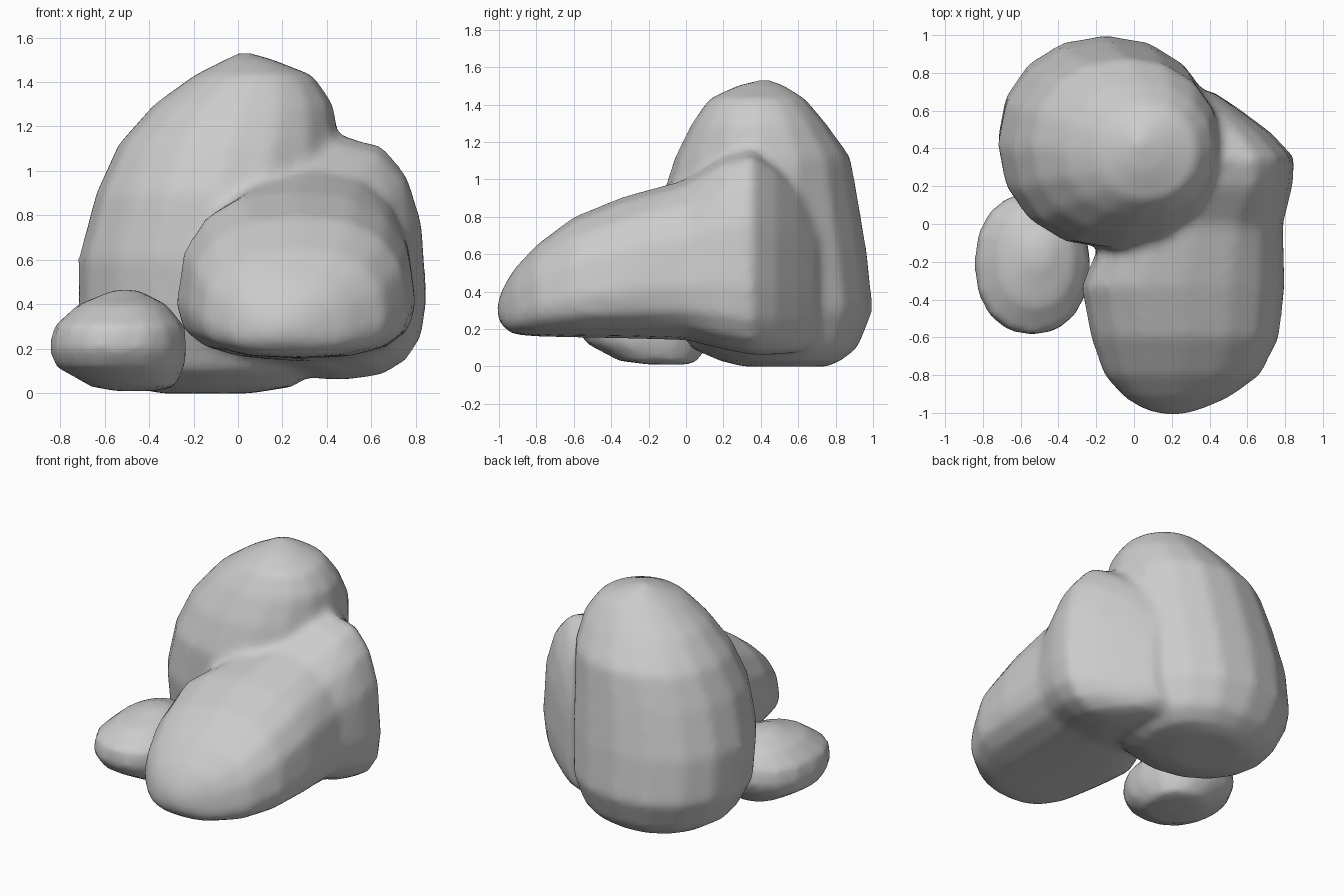
import bpy, bmesh
from math import sin, cos, pi, copysign

cube = bpy.data.objects.get("Cube")
if cube:
    bpy.data.objects.remove(cube, do_unlink=True)

stone = bpy.data.materials.new("stone grey")
stone.use_nodes = True
GREY = (0.6, 0.6, 0.6, 1)
stone.diffuse_color = GREY
stone.node_tree.nodes["Principled BSDF"].inputs["Base Color"].default_value = GREY


def outline(u0, u1, v0, v1, power, belly, sides=16):
    """Rounded outline; belly is the fraction of the height that is widest."""
    uc, vc = (u0 + u1) / 2, v0 + (v1 - v0) * belly
    for i in range(sides):
        a = 2 * pi * i / sides
        c, s = cos(a), sin(a)
        u = copysign(abs(c) ** (2 / power), c) * (u1 - u0) / 2
        v = copysign(abs(s) ** (2 / power), s) * ((v1 - vc) if s > 0 else (vc - v0))
        yield uc + u, vc + v


def loft(bm, sections, along_y=False, power=2.1, belly=0.5):
    """Closed skin over sections of (position, u min, u max, v min, v max)."""
    rings = []
    for t, *box in sections:
        rings.append([bm.verts.new((u, t, v) if along_y else (u, v, t))
                      for u, v in outline(*box, power, belly)])
    faces = [bm.faces.new(rings[0]), bm.faces.new(rings[-1])]
    for low, high in zip(rings, rings[1:]):
        for i in range(len(low)):
            j = (i + 1) % len(low)
            faces.append(bm.faces.new((low[i], low[j], high[j], high[i])))
    bmesh.ops.recalc_face_normals(bm, faces=faces)


def finish(name, bm, voxel, passes):
    mesh = bpy.data.meshes.new(name)
    bm.to_mesh(mesh)
    bm.free()
    mesh.materials.append(stone)
    rock = bpy.data.objects.new(name, mesh)
    bpy.context.collection.objects.link(rock)
    # Fuse the shells and soften the seams
    remesh = rock.modifiers.new("Fuse", 'REMESH')
    remesh.mode = 'VOXEL'
    remesh.voxel_size = voxel
    remesh.use_smooth_shade = True
    smooth = rock.modifiers.new("Soften", 'SMOOTH')
    smooth.factor = 0.5
    smooth.iterations = passes
    mesh.polygons.foreach_set("use_smooth", [True] * len(mesh.polygons))
    return rock


bm = bmesh.new()
# Tall boulder, stacked upwards
loft(bm, [
    (0.00, -0.35, 0.06, 0.30, 0.76),
    (0.03, -0.50, 0.25, 0.18, 0.83),
    (0.10, -0.62, 0.35, 0.02, 0.92),
    (0.30, -0.72, 0.42, -0.08, 1.00),
    (0.60, -0.72, 0.45, -0.13, 0.97),
    (0.90, -0.64, 0.46, -0.13, 0.92),
    (1.12, -0.54, 0.46, -0.06, 0.88),
    (1.30, -0.38, 0.43, 0.03, 0.75),
    (1.43, -0.20, 0.34, 0.12, 0.64),
    (1.50, -0.06, 0.16, 0.27, 0.53),
    (1.53, 0.00, 0.06, 0.38, 0.46),
])
# Sloping boulder with its shoulder, running front to back
loft(bm, [
    (-1.01, 0.16, 0.25, 0.27, 0.33),
    (-0.98, 0.05, 0.36, 0.21, 0.42),
    (-0.92, -0.05, 0.50, 0.17, 0.52),
    (-0.80, -0.16, 0.67, 0.16, 0.65),
    (-0.60, -0.23, 0.77, 0.155, 0.80),
    (-0.33, -0.28, 0.80, 0.15, 0.91),
    (0.00, -0.14, 0.79, 0.14, 1.00),
    (0.20, 0.08, 0.84, 0.09, 1.12),
    (0.35, 0.12, 0.85, 0.06, 1.16),
    (0.48, 0.10, 0.73, 0.06, 1.08),
    (0.60, 0.12, 0.57, 0.07, 0.96),
    (0.70, 0.15, 0.42, 0.12, 0.78),
], along_y=True, power=2.5, belly=0.33)
finish("boulders", bm, 0.03, 6)

# Small rock at the foot
bm = bmesh.new()
loft(bm, [
    (0.01, -0.55, -0.37, -0.20, 0.02),
    (0.03, -0.66, -0.28, -0.36, 0.06),
    (0.12, -0.82, -0.24, -0.53, 0.13),
    (0.20, -0.85, -0.23, -0.59, 0.17),
    (0.30, -0.83, -0.24, -0.58, 0.16),
    (0.40, -0.72, -0.32, -0.44, 0.09),
    (0.465, -0.56, -0.45, -0.22, -0.10),
], power=2.2)
finish("small_rock", bm, 0.03, 3)
